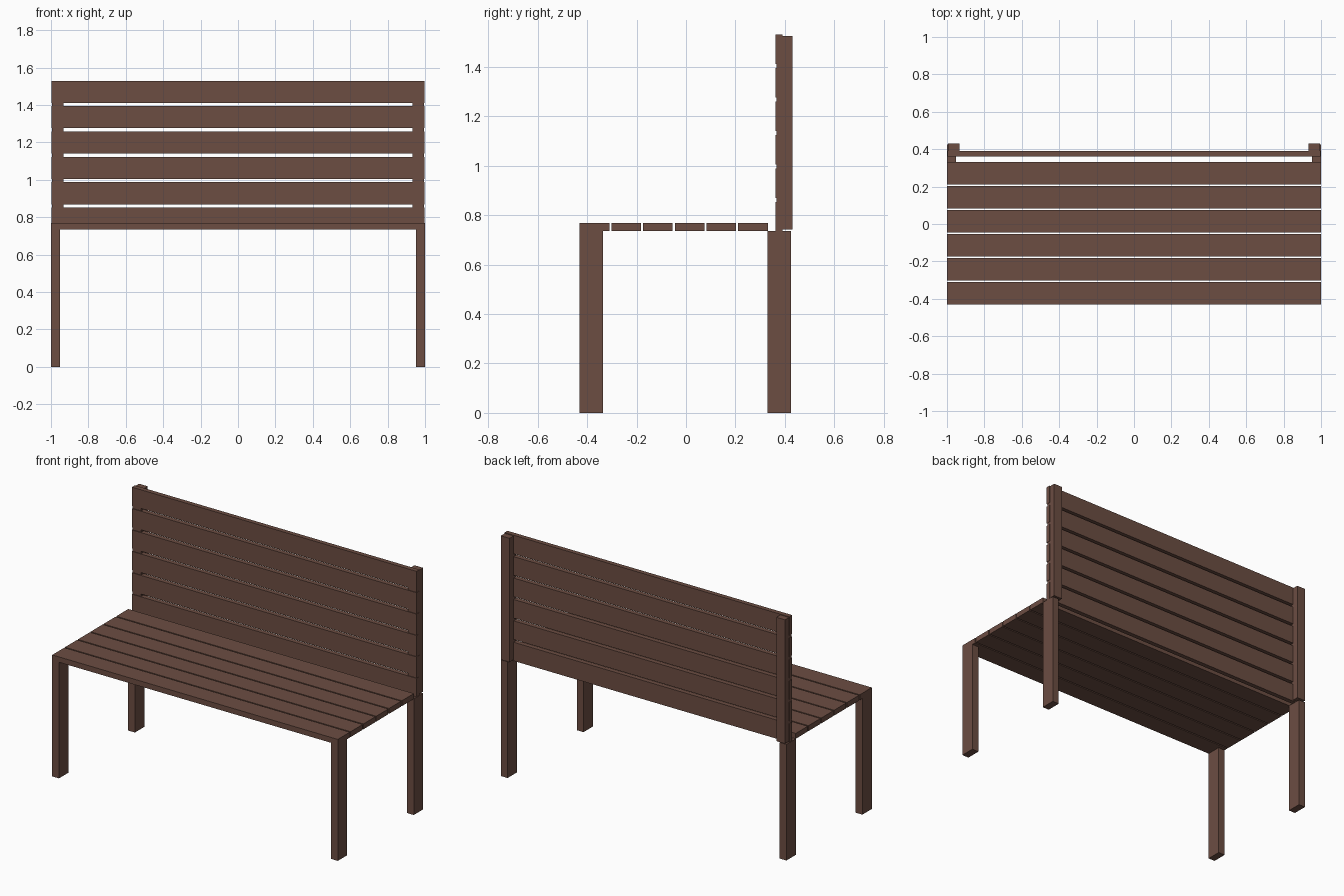
import bpy
import bmesh
from mathutils import Vector

if "Cube" in bpy.data.objects:
    bpy.data.objects.remove(bpy.data.objects["Cube"])

wood = bpy.data.materials.new("brown_wood")
wood.diffuse_color = (0.15, 0.075, 0.055, 1)
wood.use_nodes = True
wood.node_tree.nodes["Principled BSDF"].inputs["Base Color"].default_value = wood.diffuse_color


def box(name, x, y, z):
    """Add a box spanning the (min, max) ranges on each axis."""
    bm = bmesh.new()
    bmesh.ops.create_cube(bm, size=1)
    for v in bm.verts:
        v.co = Vector(r[0] if c < 0 else r[1] for c, r in zip(v.co, (x, y, z)))
    mesh = bpy.data.meshes.new(name)
    bm.to_mesh(mesh)
    bm.free()
    mesh.materials.append(wood)
    obj = bpy.data.objects.new(name, mesh)
    bpy.context.collection.objects.link(obj)
    return obj


# Six seat slats running the full width
for i in range(6):
    y = -0.43 + i * 0.1282
    box(f"seat_slat_{i + 1}", (-1, 1), (y, y + 0.12), (0.735, 0.769))

# Six backrest slats in front of the posts
for i in range(6):
    z = 0.734 + i * 0.1355
    box(f"back_slat_{i + 1}", (-0.997, 0.997), (0.362, 0.391), (z, z + 0.118))

# Legs and backrest posts on both sides
for side, s in (("left", -1), ("right", 1)):
    leg_x = sorted((s * 0.953, s * 1.0))
    post_x = sorted((s * 0.934, s * 0.995))
    box(f"front_leg_{side}", leg_x, (-0.43, -0.336), (0, 0.735))
    box(f"rear_leg_{side}", leg_x, (0.33, 0.424), (0, 0.735))
    box(f"back_post_{side}", post_x, (0.366, 0.431), (0.741, 1.525))
